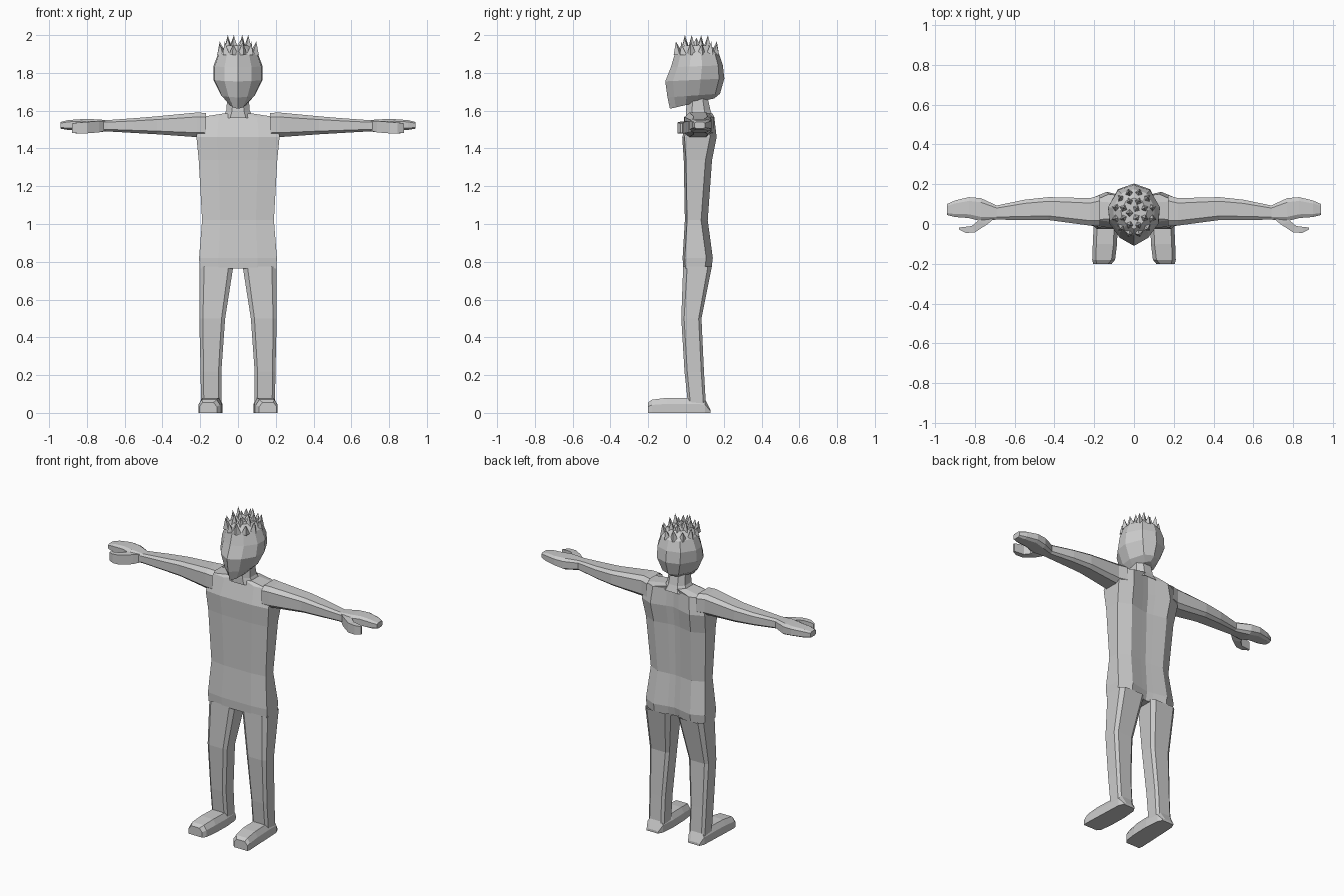
import bpy, bmesh, math
from mathutils import Vector

if "Cube" in bpy.data.objects:
    bpy.data.objects.remove(bpy.data.objects["Cube"])


def loft(name, rings, caps=(True, True), mirror=False):
    """Skin a list of equal-length point rings into a flat-shaded object."""
    bm = bmesh.new()
    vs = [[bm.verts.new(p) for p in r] for r in rings]
    n = len(vs[0])
    for a, b in zip(vs, vs[1:]):
        for i in range(n):
            j = (i + 1) % n
            bm.faces.new((a[i], a[j], b[j], b[i]))
    if caps[0]:
        bm.faces.new(vs[0])
    if caps[1]:
        bm.faces.new(vs[-1])
    # orient consistently, facing outward
    bmesh.ops.recalc_face_normals(bm, faces=bm.faces)
    me = bpy.data.meshes.new(name)
    bm.to_mesh(me)
    bm.free()
    ob = bpy.data.objects.new(name, me)
    bpy.context.collection.objects.link(ob)
    if mirror:
        ob.modifiers.new("mirror", 'MIRROR')
    return ob


def symmetric(half):
    """Close a half outline (first and last on x = 0) into a full ring."""
    return half + [(-x, y, z) for x, y, z in reversed(half[1:-1])]


def oct_box(a0, a1, b0, b1, c=0.25):
    """Rectangle with cut corners as (a, b) pairs."""
    ca, cb = (a1 - a0) * c, (b1 - b0) * c
    return [(a0 + ca, b0), (a1 - ca, b0), (a1, b0 + cb), (a1, b1 - cb),
            (a1 - ca, b1), (a0 + ca, b1), (a0, b1 - cb), (a0, b0 + cb)]


# Torso: z, half width, front y, back y, spine groove depth
def torso_ring(z, w, f, b, g):
    return symmetric([(0, f, z), (w * .5, f, z), (w, f + .012, z),
                      (w, b - .035, z), (w * .62, b, z), (w * .2, b - g * .7, z), (0, b - g, z)])


loft("torso", [torso_ring(*r) for r in [
    (.765, .203, -.015, .135, .03), (.82, .206, -.018, .142, .025),
    (1.02, .190, -.006, .115, .012), (1.34, .208, -.012, .138, .025),
    (1.46, .220, -.020, .162, .035), (1.565, .205, .010, .150, .025),
    (1.585, .075, .015, .140, .01)]])

# Neck
loft("neck", [[(x, y + dy, z) for x, y in oct_box(-w, w, f, b)] for z, w, f, b, dy in [
    (1.56, .085, .0, .145, 0), (1.60, .062, .0, .13, 0), (1.69, .055, .01, .11, 0)]],
    (False, False))

# Legs: z, inner x, outer x, front y, back y
loft("leg", [[(x, y, z) for x, y in oct_box(i, o, f, b, .14)] for z, i, o, f, b in [
    (.775, .025, .204, -.015, .137), (.50, .068, .205, -.025, .082),
    (.22, .088, .198, -.008, .095), (.05, .088, .196, .01, .105)]], (False, False), True)

# Feet: y, inner x, outer x, top z
loft("foot", [[(i, y, 0), (o, y, 0), (o, y, h * .6), (o - .018, y, h),
               (i + .018, y, h), (i, y, h * .6)] for y, i, o, h in [
    (.13, .105, .185, .015), (.10, .09, .198, .075), (.01, .082, .202, .08),
    (-.10, .085, .207, .08), (-.18, .095, .21, .07), (-.20, .112, .205, .055)]], mirror=True)

# Arms ending in mitten hands: x, front y, back y, bottom z, top z
loft("arm", [[(x, y, z) for y, z in oct_box(f, b, lo, hi, .18)] for x, f, b, lo, hi in [
    (.17, -.01, .145, 1.46, 1.588), (.22, -.008, .13, 1.46, 1.59),
    (.43, .02, .135, 1.475, 1.57), (.55, .02, .122, 1.482, 1.56),
    (.69, .022, .093, 1.49, 1.55), (.77, .015, .13, 1.485, 1.555),
    (.83, .03, .135, 1.495, 1.555), (.90, .035, .118, 1.498, 1.55),
    (.94, .045, .10, 1.505, 1.54)]], (False, True), True)

# Thumbs: front x/y, back x/y, bottom z, top z
loft("thumb", [[(x0, y0, lo), (x1, y1, lo), (x1, y1, hi), (x0, y0, hi)]
               for x0, y0, x1, y1, lo, hi in [
    (.70, .03, .78, .04, 1.495, 1.545), (.735, .0, .785, .015, 1.485, 1.545),
    (.80, -.042, .815, -.01, 1.48, 1.54), (.845, -.045, .855, -.015, 1.48, 1.537),
    (.88, -.028, .88, -.018, 1.482, 1.532)]], (False, True), True)


# Head: front z, back z, front y, back y, half width
def head_ring(zf, zb, f, b, w):
    prof = [(0, 0), (.55, .13), (.95, .36), (1, .6), (.62, .91), (0, 1)]
    return symmetric([(w * u, f + (b - f) * t, zf + (zb - zf) * t) for u, t in prof])


HEAD = [(1.61, 1.665, -.085, .15, .045), (1.67, 1.69, -.098, .18, .09),
        (1.755, 1.77, -.11, .203, .13), (1.83, 1.84, -.08, .195, .13),
        (1.905, 1.90, -.058, .175, .105), (1.945, 1.945, -.025, .13, .065)]
loft("head", [head_ring(*r) for r in HEAD])

# Hair: rings of four-sided spikes (count, radius, base z, tip z, lean, size)
bm = bmesh.new()
for n, r, z, tip, lean, s in [(12, .088, 1.895, 1.965, .012, .026),
                              (8, .055, 1.925, 1.998, .004, .024),
                              (3, .022, 1.935, 1.985, .004, .024)]:
    for k in range(n):
        a = math.tau * (k + .5) / n
        d = Vector((math.cos(a), math.sin(a) * 1.12, 0))
        c = Vector((0, .055, z)) + d * r
        t = c + d * lean
        t.z = tip + (.002 if k % 2 else -.012)
        top = bm.verts.new(t)
        base = [bm.verts.new(c + Vector((math.cos(a + q * math.pi / 2) * s,
                                         math.sin(a + q * math.pi / 2) * s, 0)))
                for q in range(4)]
        for q in range(4):
            bm.faces.new((base[q], base[(q + 1) % 4], top))
mesh = bpy.data.meshes.new("hair_spikes")
bm.to_mesh(mesh)
bm.free()
bpy.context.collection.objects.link(bpy.data.objects.new("hair_spikes", mesh))
